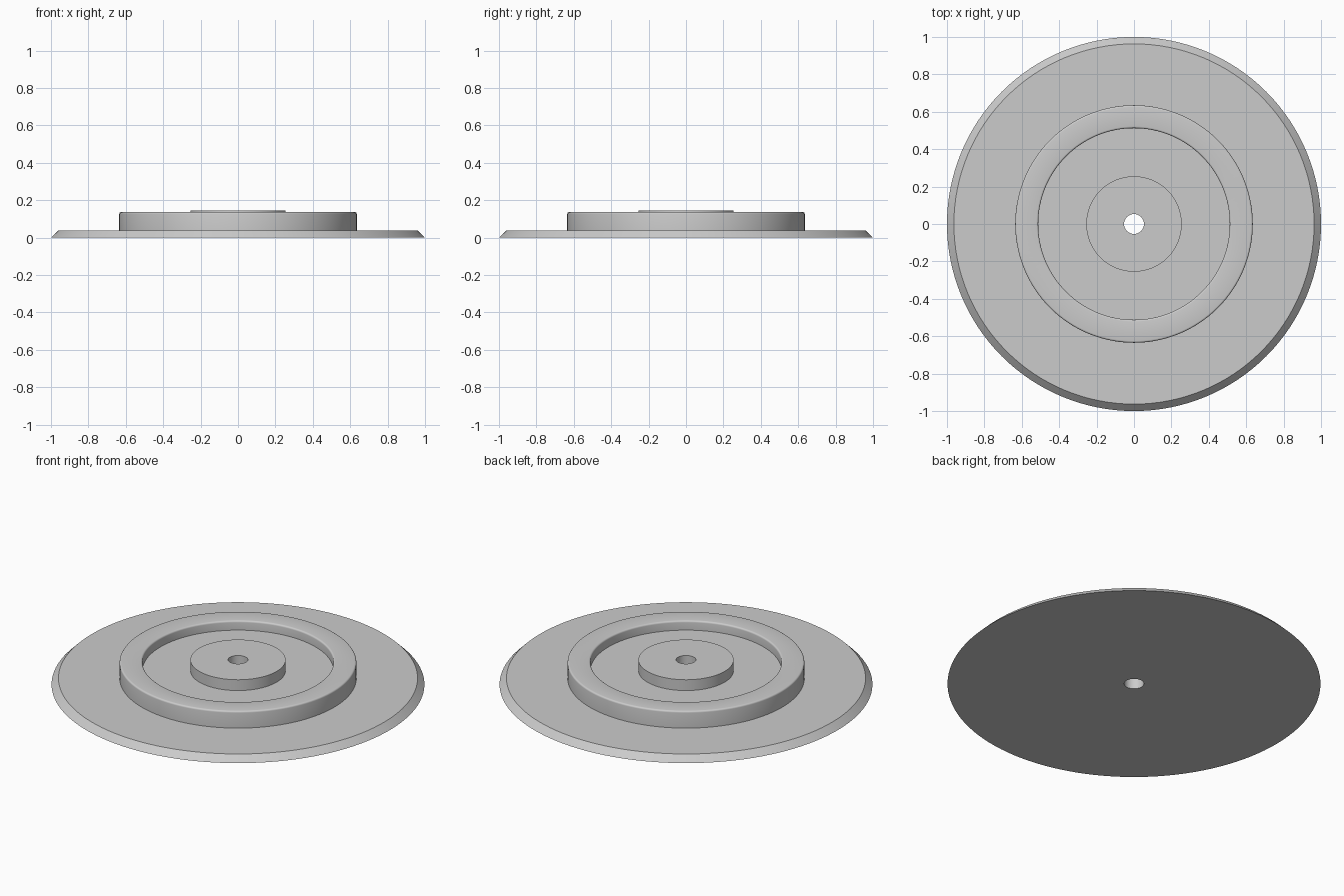
import bpy, bmesh, math

if "Cube" in bpy.data.objects:
    bpy.data.objects.remove(bpy.data.objects["Cube"])

# one flat grey
grey = bpy.data.materials.new("plain grey")
grey.diffuse_color = (0.6, 0.6, 0.6, 1)
grey.use_nodes = True
grey.node_tree.nodes["Principled BSDF"].inputs["Base Color"].default_value = grey.diffuse_color


def fillet(r, z, size, side, steps=4):
    """Rounded top corner; side +1 faces outward, -1 faces the axis."""
    arc = [(r - side * size * (1 - math.cos(a)), z - size * (1 - math.sin(a)))
           for a in (math.pi / 2 * i / steps for i in range(steps + 1))]
    return arc if side > 0 else arc[::-1]


def lathe(name, profile, segments=128):
    """Spin a closed (radius, height) profile round the z axis."""
    bm = bmesh.new()
    rings = [[bm.verts.new((r * math.cos(t), r * math.sin(t), z))
              for t in (2 * math.pi * i / segments for i in range(segments))]
             for r, z in profile]
    for a, b in zip(rings, rings[1:] + rings[:1]):
        for i in range(segments):
            j = (i + 1) % segments
            bm.faces.new((a[i], a[j], b[j], b[i]))
    bmesh.ops.recalc_face_normals(bm, faces=bm.faces)
    mesh = bpy.data.meshes.new(name)
    bm.to_mesh(mesh)
    bm.free()
    mesh.materials.append(grey)
    obj = bpy.data.objects.new(name, mesh)
    bpy.context.collection.objects.link(obj)
    bpy.context.view_layer.objects.active = obj
    obj.select_set(True)
    bpy.ops.object.shade_smooth_by_angle(angle=math.radians(30))
    obj.select_set(False)
    return obj


HOLE, BOSS, RING_IN, RING_OUT = 0.053, 0.255, 0.512, 0.635
PLATE_Z, FLOOR_Z, RING_Z, BOSS_Z = 0.037, 0.082, 0.137, 0.146

# bevelled plate, raised ring, recessed floor and central boss in one turned body
profile = [(HOLE, 0), (1.0, 0), (0.963, PLATE_Z), (RING_OUT, PLATE_Z)]
profile += fillet(RING_OUT, RING_Z, 0.010, 1)
profile += fillet(RING_IN, RING_Z, 0.010, -1)
profile += [(RING_IN, FLOOR_Z), (BOSS, FLOOR_Z), (BOSS, BOSS_Z), (HOLE, BOSS_Z)]
lathe("turned_disc", profile)
